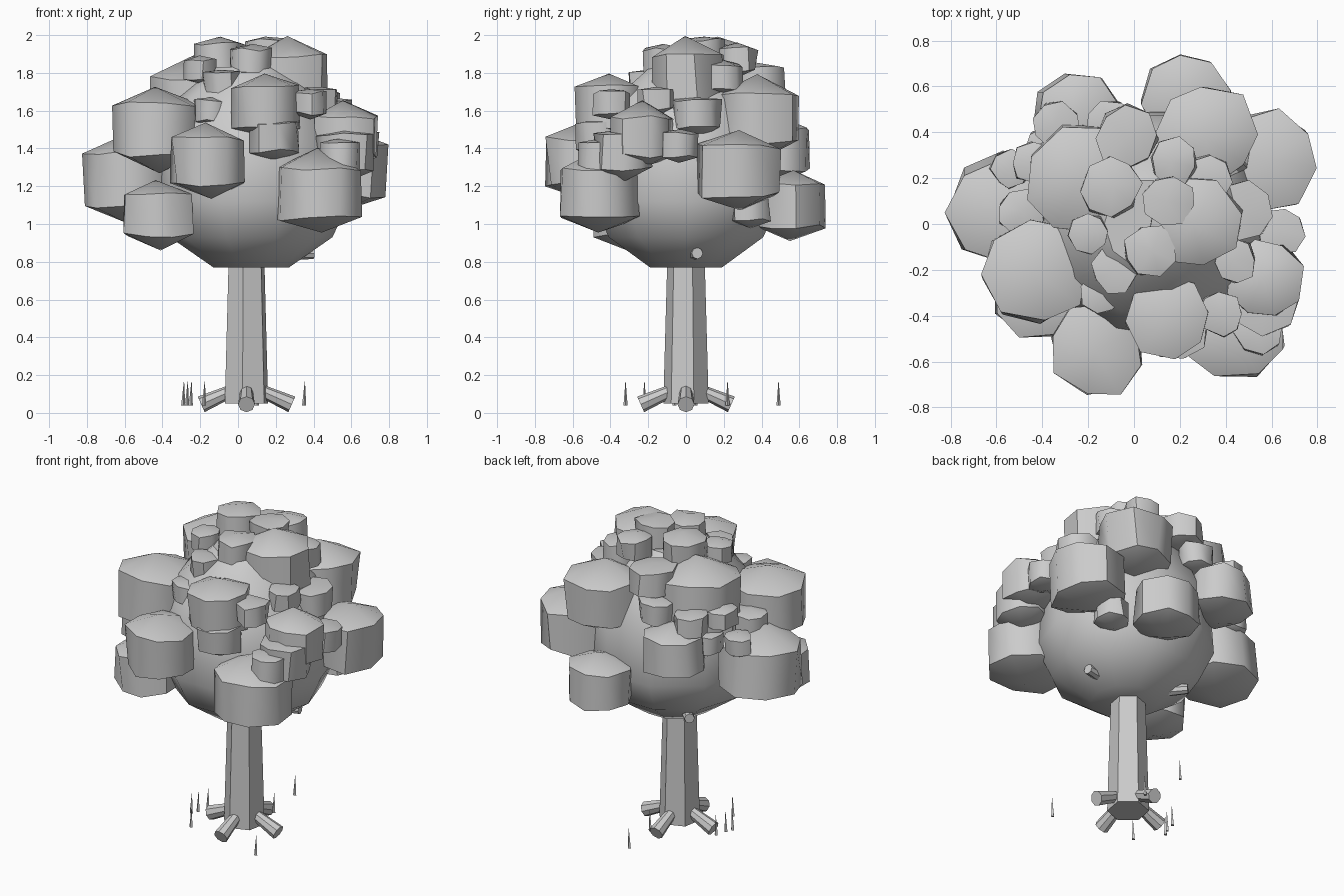
import bpy, bmesh, math, random
from mathutils import Vector, Matrix

if "Cube" in bpy.data.objects:
    bpy.data.objects.remove(bpy.data.objects["Cube"])

random.seed(4)


def finish(name, bm, angle):
    bmesh.ops.recalc_face_normals(bm, faces=bm.faces)
    me = bpy.data.meshes.new(name)
    bm.to_mesh(me)
    bm.free()
    ob = bpy.data.objects.new(name, me)
    bpy.context.collection.objects.link(ob)
    bpy.ops.object.select_all(action='DESELECT')
    ob.select_set(True)
    bpy.context.view_layer.objects.active = ob
    bpy.ops.object.shade_smooth_by_angle(angle=math.radians(angle))
    return ob


def limb(name, p0, p1, r0, r1, sides=8, angle=30):
    """Tapered prism between two points."""
    p0, p1 = Vector(p0), Vector(p1)
    d = p1 - p0
    bm = bmesh.new()
    bmesh.ops.create_cone(bm, cap_ends=True, segments=sides,
                          radius1=r0, radius2=r1, depth=d.length)
    rot = d.to_track_quat('Z', 'Y').to_matrix().to_4x4()
    bm.transform(Matrix.Translation((p0 + p1) / 2) @ rot)
    return finish(name, bm, angle)


def leaf_clump(name, x, y, z, rad):
    """Low-poly sphere: eight upright walls with a shallow cone above and below."""
    bm = bmesh.new()
    r = rad / math.cos(math.radians(30)) * 1.03
    bmesh.ops.create_uvsphere(bm, u_segments=8, v_segments=3, radius=r)
    j = 0.05 * rad + 0.005
    top = 0.9 if rad > 0.15 else 0.68
    for v in bm.verts:
        if abs(v.co.z) > 0.9 * r:
            v.co.z *= top if v.co.z > 0 else 0.83
        v.co += Vector([random.uniform(-j, j) for _ in range(3)])
    bm.transform(Matrix.Translation((x, y, z)) @
                 Matrix.Rotation(random.uniform(0, 0.8), 4, 'Z'))
    return finish(name, bm, 50)


# trunk: six-sided, one corner toward front right
bm = bmesh.new()
bmesh.ops.create_cone(bm, cap_ends=True, segments=6, radius1=0.122, radius2=0.098, depth=0.85)
bm.transform(Matrix.Translation((0.045, 0, 0.475)) @ Matrix.Rotation(math.radians(50), 4, 'Z'))
finish("trunk", bm, 30)

# roots
for i in range(4):
    c, s = round(math.cos(i * math.pi / 2)), round(math.sin(i * math.pi / 2))
    limb(f"root_{i}", (0.045 + 0.06 * c, 0.06 * s, 0.125),
         (0.045 + 0.24 * c, 0.24 * s, 0.045), 0.032, 0.045)

# branch tips barely poking through the crown
limb("branch_right", (0.07, 0, 0.84), (0.4, 0.06, 0.845), 0.045, 0.03)
limb("branch_left", (0.04, 0, 0.84), (-0.2, 0.25, 0.85), 0.045, 0.03)

# grass blades
for i, (x, y) in enumerate([(0.06, 0.49), (-0.29, -0.06), (-0.27, -0.02), (-0.25, 0.05),
                            (0.35, -0.32), (0.1, 0.22), (-0.18, -0.22)]):
    limb(f"grass_{i}", (x, y, 0.04), (x + 0.004, y, 0.165), 0.011, 0.001, 4)

# crown core: lathed low-poly dome
bm = bmesh.new()
rings = []
for r, z in [(0.2, 0.77), (0.43, 0.93), (0.52, 1.12), (0.5, 1.42), (0.4, 1.66), (0.2, 1.83)]:
    rings.append([bm.verts.new((0.07 + r * math.cos(a * math.pi / 5),
                                r * math.sin(a * math.pi / 5), z)) for a in range(10)])
for lo, hi in zip(rings, rings[1:]):
    for a in range(10):
        b = (a + 1) % 10
        bm.faces.new((lo[a], lo[b], hi[b], hi[a]))
bm.faces.new(rings[0])
bm.faces.new(rings[-1])
finish("crown_core", bm, 40)

# large leaf clumps: x, y, z, radius
big = [(-0.57, 0.06, 1.24, 0.235), (-0.43, -0.2, 1.5, 0.22), (-0.16, -0.55, 1.33, 0.2),
       (-0.42, -0.32, 1.05, 0.18), (0.43, -0.46, 1.16, 0.22), (0.145, -0.41, 1.62, 0.175),
       (0.57, -0.24, 1.46, 0.17), (0.26, 0.01, 1.77, 0.2), (0.32, 0.39, 1.56, 0.21),
       (0.58, 0.28, 1.28, 0.215), (0.22, 0.56, 1.1, 0.185), (-0.25, 0.48, 1.39, 0.18),
       (-0.23, 0.2, 1.63, 0.24)]
for i, c in enumerate(big):
    leaf_clump(f"leaf_clump_{i}", *c)

# small leaf clumps filling gaps
small = [(0.38, -0.39, 1.64, 0.095), (-0.03, 0.38, 1.76, 0.13), (-0.1, 0.16, 1.88, 0.125),
         (0.07, -0.12, 1.86, 0.11), (-0.08, -0.2, 1.74, 0.1), (0.15, 0.1, 1.91, 0.11),
         (0.17, 0.27, 1.87, 0.1), (-0.2, -0.04, 1.82, 0.085), (-0.54, 0.24, 1.42, 0.08),
         (-0.49, 0.05, 1.48, 0.1), (0.44, -0.16, 1.66, 0.09), (0.48, 0.06, 1.58, 0.12),
         (0.64, -0.03, 1.42, 0.1), (-0.34, 0.43, 1.57, 0.1), (0.19, -0.46, 1.46, 0.125),
         (0.54, -0.46, 1.36, 0.11), (0.45, 0.34, 1.08, 0.1), (-0.1, 0.44, 1.6, 0.1),
         (-0.44, 0.27, 1.58, 0.09), (-0.38, 0.33, 1.43, 0.09), (-0.14, -0.3, 1.6, 0.09),
         (0.57, -0.33, 1.38, 0.15), (0.32, 0.2, 1.78, 0.1)]
for i, c in enumerate(small):
    leaf_clump(f"small_leaf_clump_{i}", *c)
